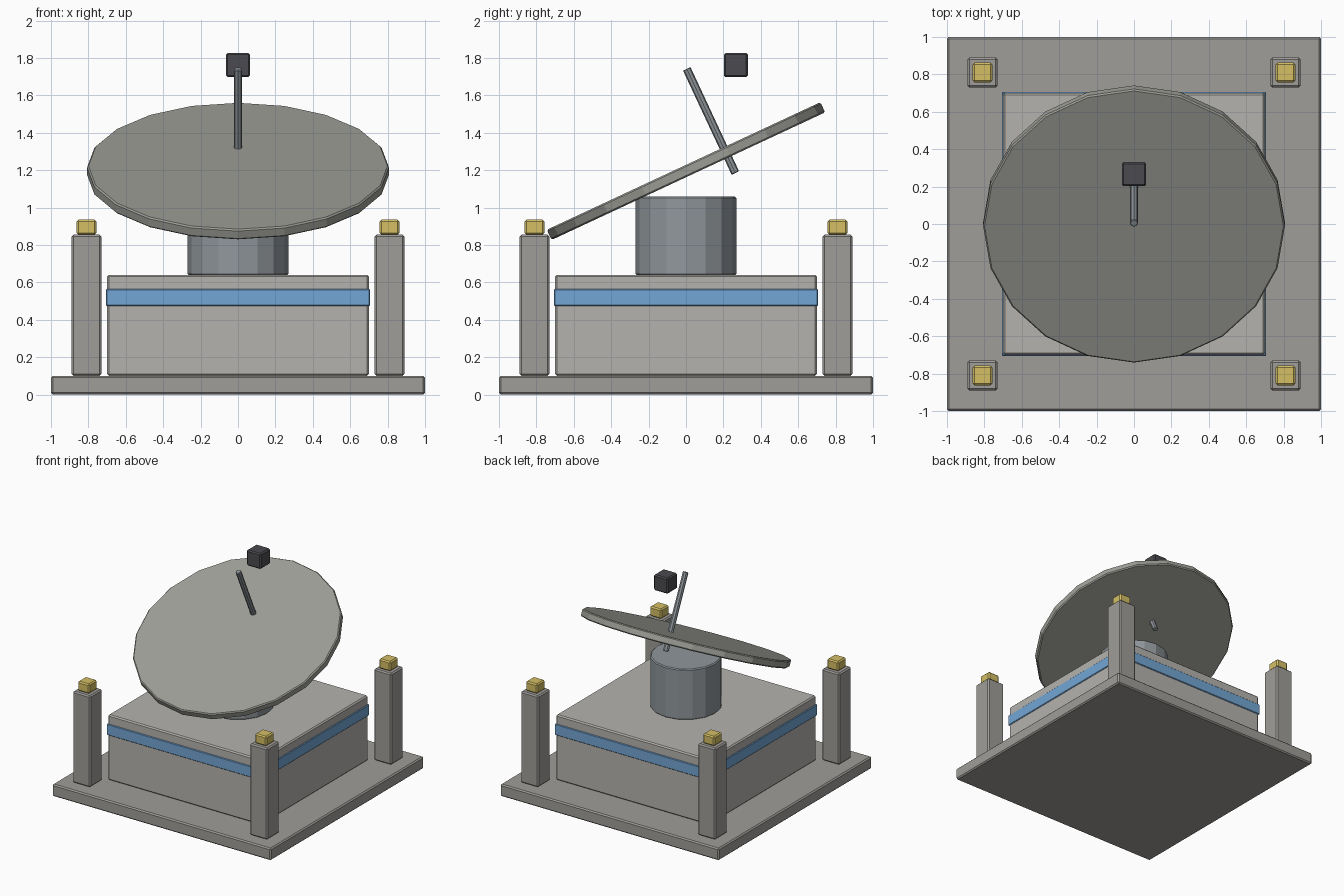
import bpy
from math import radians

if "Cube" in bpy.data.objects:
    bpy.data.objects.remove(bpy.data.objects["Cube"])

TILT = radians(25)


def material(name, rgb):
    m = bpy.data.materials.new(name)
    m.diffuse_color = (*rgb, 1)
    m.use_nodes = True
    m.node_tree.nodes["Principled BSDF"].inputs["Base Color"].default_value = m.diffuse_color
    return m


blue = material("blue", (0.17, 0.38, 0.66))
gold = material("gold", (0.66, 0.52, 0.13))
dark = material("dark", (0.07, 0.07, 0.08))
steel = material("steel", (0.28, 0.31, 0.33))
light = material("light_stone", (0.46, 0.45, 0.42))
stone = material("stone", (0.35, 0.34, 0.32))
dish = material("dish_grey", (0.34, 0.34, 0.31))


def finish(name, mat, bevel):
    o = bpy.context.object
    o.name = name
    o.data.materials.append(mat)
    if bevel:
        b = o.modifiers.new("edge_bevel", 'BEVEL')
        b.width = bevel
        b.segments = 1
        b.limit_method = 'ANGLE'
        b.angle_limit = radians(60)
    return o


def box(name, x, y, z0, z1, w, mat, bevel=0.01):
    bpy.ops.mesh.primitive_cube_add(size=1, location=(x, y, (z0 + z1) / 2))
    bpy.context.object.scale = (w, w, z1 - z0)
    bpy.ops.object.transform_apply(location=False, rotation=False, scale=True)
    return finish(name, mat, bevel)


def cylinder(name, sides, r, depth, loc, mat, tilt=0, bevel=0.008):
    bpy.ops.mesh.primitive_cylinder_add(vertices=sides, radius=r, depth=depth,
                                        location=loc, rotation=(tilt, 0, 0))
    return finish(name, mat, bevel)


# Base slab, main block and blue band
box("base_slab", 0, 0, 0, 0.10, 2.0, stone)
box("main_block", 0, 0, 0.10, 0.64, 1.40, light)
box("blue_band", 0, 0, 0.473, 0.565, 1.413, blue, 0.005)

# Corner posts with gold lamps
for sx in (-1, 1):
    for sy in (-1, 1):
        box("corner_post", sx * 0.81, sy * 0.81, 0.10, 0.855, 0.16, stone)
        box("post_lamp", sx * 0.81, sy * 0.81, 0.855, 0.935, 0.106, gold)

# Pedestal, tilted dish, feed rod and floating receiver
cylinder("pedestal", 16, 0.27, 0.42, (0, 0, 0.848), steel)
cylinder("dish", 20, 0.807, 0.06, (0, 0, 1.195), dish, TILT)
cylinder("feed_rod", 8, 0.022, 0.615, (0, 0.134, 1.463), steel, TILT, 0.004)
box("receiver", 0, 0.267, 1.697, 1.827, 0.13, dark)
